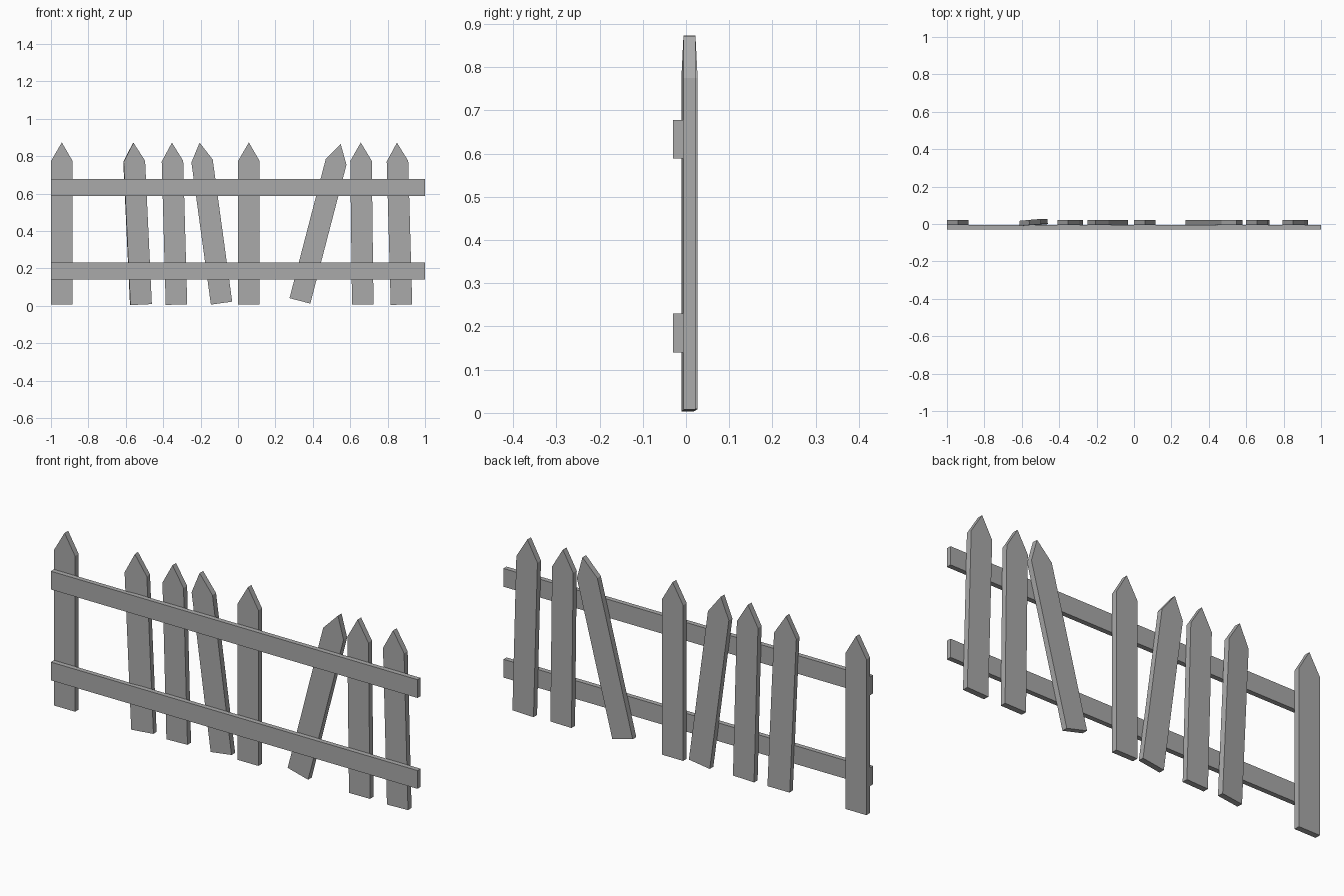
import bpy
import bmesh
from math import radians
from mathutils import Matrix

cube = bpy.data.objects.get("Cube")
if cube:
    bpy.data.objects.remove(cube)

grey = bpy.data.materials.new("weathered grey")
grey.use_nodes = True
GREY = (0.4, 0.4, 0.4, 1)
grey.diffuse_color = GREY
grey.node_tree.nodes["Principled BSDF"].inputs["Base Color"].default_value = GREY


def board(name, outline, depth):
    """Extrude an x-z outline into a flat board centred on y = 0."""
    bm = bmesh.new()
    face = bm.faces.new([bm.verts.new((x, -depth / 2, z)) for x, z in outline])
    new = bmesh.ops.extrude_face_region(bm, geom=[face])["geom"]
    verts = [v for v in new if isinstance(v, bmesh.types.BMVert)]
    bmesh.ops.translate(bm, verts=verts, vec=(0, depth, 0))
    bmesh.ops.recalc_face_normals(bm, faces=bm.faces)
    mesh = bpy.data.meshes.new(name)
    bm.to_mesh(mesh)
    bm.free()
    mesh.materials.append(grey)
    obj = bpy.data.objects.new(name, mesh)
    bpy.context.collection.objects.link(obj)
    return obj


# Horizontal rails along the front
for name, low in (("lower_rail", 0.14), ("upper_rail", 0.588)):
    rail = board(name, [(-1, 0), (1, 0), (1, 0.09), (-1, 0.09)], 0.024)
    rail.location = (0, -0.018, low)

# Pointed pickets: foot x, foot z, sideways lean, twist (degrees)
HALF, SHOULDER, TIP = 0.0575, 0.767, 0.866
PICKET = [(-HALF, 0), (HALF, 0), (HALF, SHOULDER), (0, TIP), (-HALF, SHOULDER)]
pickets = [
    (-0.942, 0.007, 0, 0),
    (-0.519, 0.006, -2.7, 5),
    (-0.329, 0.006, -1.6, 0),
    (-0.088, 0.014, -7.8, 0),
    (0.058, 0.007, 0, 0),
    (0.331, 0.026, 14.6, 0),
    (0.667, 0.007, -0.7, 0),
    (0.874, 0.006, -1.6, 0),
]
for i, (x, z, lean, twist) in enumerate(pickets, 1):
    picket = board(f"picket_{i}", PICKET, 0.028)
    picket.matrix_world = (Matrix.Translation((x, 0.008, z))
                           @ Matrix.Rotation(radians(lean), 4, "Y")
                           @ Matrix.Rotation(radians(twist), 4, "Z"))
